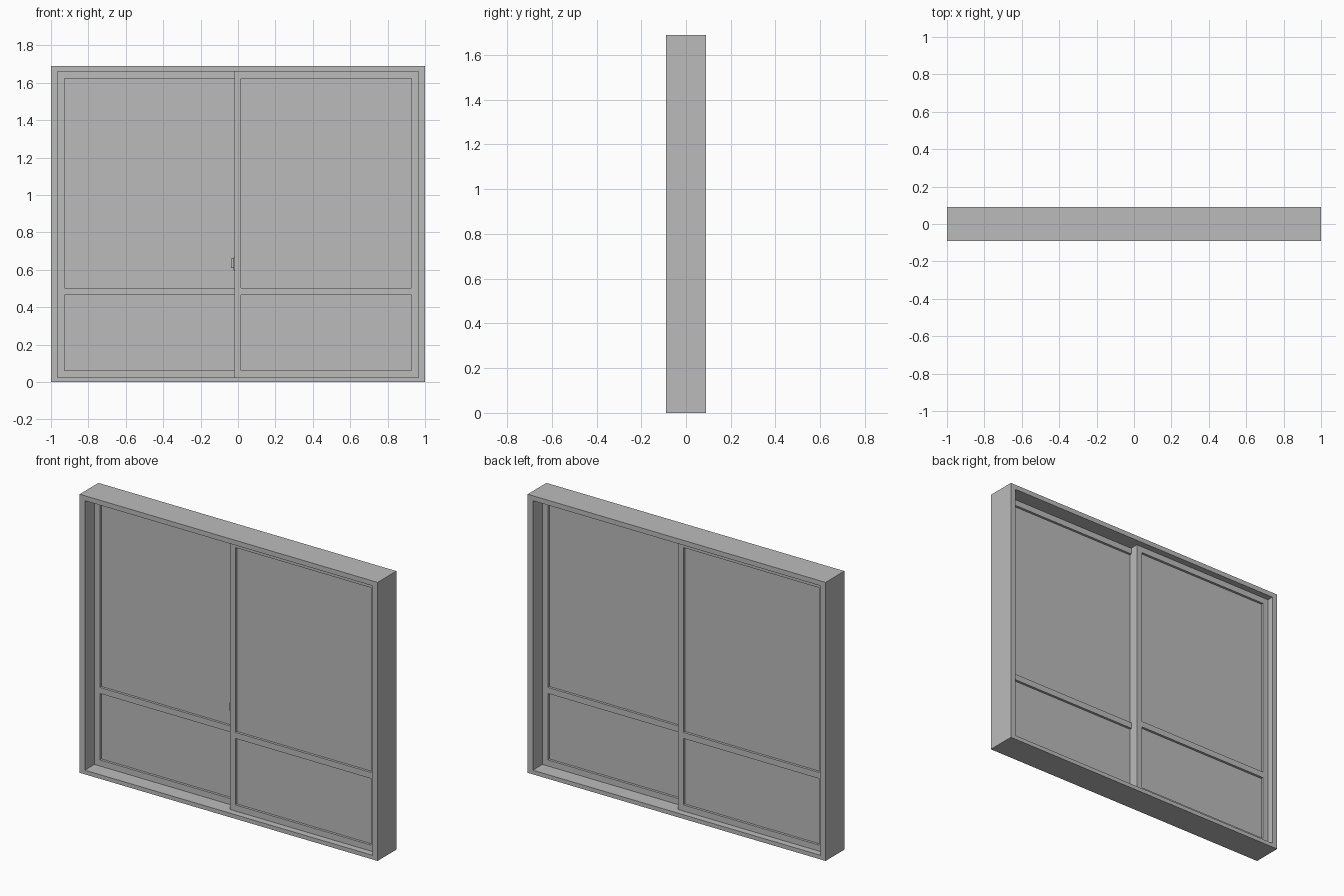
import bpy
import bmesh
from mathutils import Matrix

old = bpy.data.objects.get("Cube")
if old:
    bpy.data.objects.remove(old, do_unlink=True)

grey = bpy.data.materials.new("plain grey")
grey.use_nodes = True
grey.diffuse_color = (0.5, 0.5, 0.5, 1)
grey.node_tree.nodes["Principled BSDF"].inputs["Base Color"].default_value = (0.5, 0.5, 0.5, 1)


def make_object(name, bm):
    bmesh.ops.recalc_face_normals(bm, faces=bm.faces)
    mesh = bpy.data.meshes.new(name)
    bm.to_mesh(mesh)
    bm.free()
    mesh.materials.append(grey)
    obj = bpy.data.objects.new(name, mesh)
    bpy.context.collection.objects.link(obj)
    return obj


def box(name, x, y, z):
    """Box from (low, high) ranges on each axis."""
    bm = bmesh.new()
    size = [b - a for a, b in (x, y, z)]
    mid = [(a + b) / 2 for a, b in (x, y, z)]
    bmesh.ops.create_cube(bm, size=1, matrix=Matrix.Translation(mid) @ Matrix.Diagonal(size + [1]))
    return make_object(name, bm)


def ring(name, outer, inner, y):
    """Rectangular border extruded in depth; rectangles are (x0, x1, z0, z1)."""
    bm = bmesh.new()
    loops = []
    for depth in y:
        for x0, x1, z0, z1 in (outer, inner):
            loops.append([bm.verts.new((px, depth, pz))
                          for px, pz in ((x0, z0), (x1, z0), (x1, z1), (x0, z1))])
    front_out, front_in, back_out, back_in = loops
    for a, b in ((front_out, front_in), (front_in, back_in), (back_in, back_out), (back_out, front_out)):
        for i in range(4):
            j = (i + 1) % 4
            bm.faces.new((a[i], a[j], b[j], b[i]))
    return make_object(name, bm)


# Outer frame
W, D, H = 1.0, 0.09, 1.69
JAMB, SILL, HEAD = 0.965, 0.025, 1.66
ring("outer_frame", (-W, W, 0, H), (-JAMB, JAMB, SILL, HEAD), (-D, D))

# Two sliding sashes, one in each track
RAIL = 0.037
OVERLAP = 0.02
MID_LOW, MID_HIGH = 0.465, 0.502
for name, x0, x1, y0, y1 in (("front_sash", -OVERLAP, JAMB, -0.05, -0.002),
                             ("back_sash", -JAMB, OVERLAP, 0.002, 0.05)):
    inner = (x0 + RAIL, x1 - RAIL, SILL + RAIL, HEAD - RAIL)
    ring(name + "_border", (x0, x1, SILL, HEAD), inner, (y0, y1))
    box(name + "_middle_rail", inner[:2], (y0, y1), (MID_LOW, MID_HIGH))
    for part, z in (("lower", (inner[2], MID_LOW)), ("upper", (MID_HIGH, inner[3]))):
        box(f"{name}_{part}_pane", inner[:2], (y0 + 0.015, y1 - 0.015), z)

# Small latch on the meeting edge of the front sash
box("latch_plate", (-0.024, -0.02), (-0.04, -0.012), (0.595, 0.665))
box("latch_lever", (-0.037, -0.024), (-0.03, -0.022), (0.61, 0.66))
